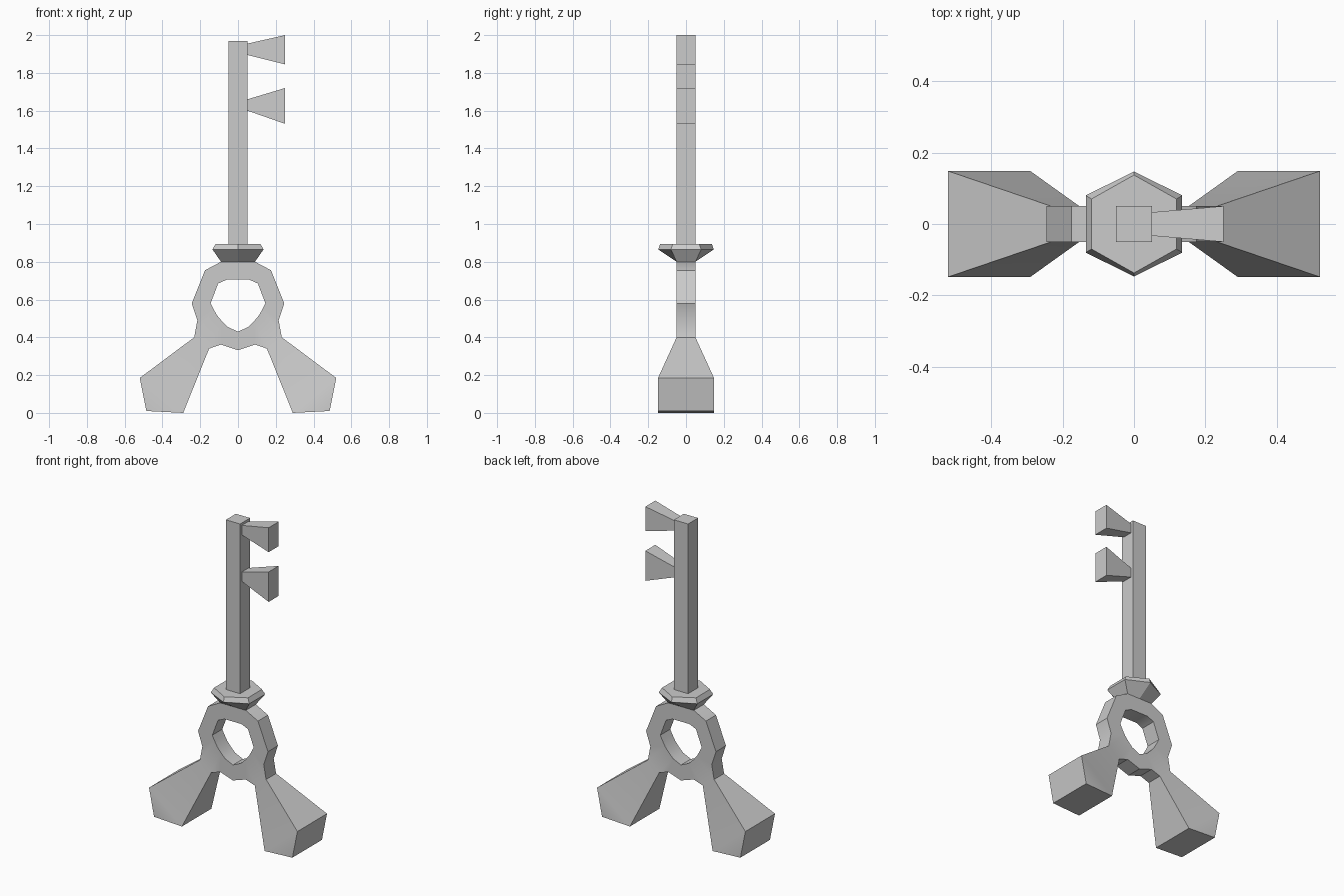
import bpy, bmesh, math

if "Cube" in bpy.data.objects:
    bpy.data.objects.remove(bpy.data.objects["Cube"])

T = 0.05  # half thickness of shaft and bow


def finish(name, bm, mirror=False, smooth=False):
    bmesh.ops.remove_doubles(bm, verts=bm.verts[:], dist=1e-4)
    bmesh.ops.recalc_face_normals(bm, faces=bm.faces[:])
    mesh = bpy.data.meshes.new(name)
    bm.to_mesh(mesh)
    bm.free()
    ob = bpy.data.objects.new(name, mesh)
    bpy.context.collection.objects.link(ob)
    bpy.ops.object.select_all(action='DESELECT')
    ob.select_set(True)
    bpy.context.view_layer.objects.active = ob
    if mirror:
        mod = ob.modifiers.new("mirror", 'MIRROR')
        mod.use_clip = True
        bpy.ops.object.modifier_apply(modifier="mirror")
        bm = bmesh.new()
        bm.from_mesh(mesh)
        bmesh.ops.recalc_face_normals(bm, faces=bm.faces[:])
        bm.to_mesh(mesh)
        bm.free()
    if smooth:
        bpy.ops.object.shade_smooth_by_angle(angle=math.radians(35))
    return ob


def loft(name, rings):
    """Capped skin through equal-length rings of points."""
    bm = bmesh.new()
    vs = [[bm.verts.new(p) for p in r] for r in rings]
    n = len(vs[0])
    for a, b in zip(vs, vs[1:]):
        for i in range(n):
            j = (i + 1) % n
            bm.faces.new((a[i], a[j], b[j], b[i]))
    bm.faces.new(vs[0])
    bm.faces.new(vs[-1])
    return finish(name, bm)


def square(z):
    return [(-T, -T, z), (T, -T, z), (T, T, z), (-T, T, z)]


def hexagon(x, y_side, y_tip, z):
    return [(0, -y_tip, z), (x, -y_side, z), (x, y_side, z),
            (0, y_tip, z), (-x, y_side, z), (-x, -y_side, z)]


def tooth_end(x, y, z0, z1):
    return [(x, -y, z0), (x, y, z0), (x, y, z1), (x, -y, z1)]


# Square shaft
loft("shaft", [square(0.87), square(1.97)])

# Flared teeth
for name, inner, outer in (("upper_tooth", (1.895, 1.955), (1.845, 2.0)),
                           ("lower_tooth", (1.60, 1.66), (1.53, 1.72))):
    loft(name, [tooth_end(0.05, 0.033, *inner), tooth_end(0.25, T, *outer)])

# Six-sided collar
loft("collar", [hexagon(0.09, T, T, 0.80),
                hexagon(0.135, 0.08, 0.147, 0.865),
                hexagon(0.119, 0.07, 0.137, 0.895)])

# Bow ring (half outline, mirrored) with splayed legs
outer = [(0, .80), (.09, .80), (.175, .755), (.245, .58), (.215, .49),
         (.232, .40), (.153, .34), (.09, .362), (0, .332)]
inner = [(0, .705), (.06, .705), (.105, .685), (.145, .58), (.13, .55),
         (.11, .515), (.085, .485), (.055, .455), (0, .43)]
LEG = 5  # outline segment the leg grows from

bm = bmesh.new()


def add(pts, y):
    return [bm.verts.new((x, y, z)) for x, z in pts]


of, ob_, inf, inb = add(outer, -T), add(outer, T), add(inner, -T), add(inner, T)
for i in range(len(outer) - 1):
    pairs = [(ob_, inb), (inb, inf), (inf, of)]
    if i != LEG:
        pairs.append((of, ob_))
    for a, b in pairs:
        bm.faces.new((a[i], a[i + 1], b[i + 1], b[i]))

foot = [(.52, .185), (.485, .01), (.29, 0)]
ff, fb = add(foot, -0.148), add(foot, 0.148)
for o, f in ((of, ff), (ob_, fb)):
    bm.faces.new((o[LEG], f[0], f[2], o[LEG + 1]))
    bm.faces.new(f)
front = [of[LEG], *ff, of[LEG + 1]]
back = [ob_[LEG], *fb, ob_[LEG + 1]]
for i in range(4):
    bm.faces.new((front[i], front[i + 1], back[i + 1], back[i]))
finish("bow_with_legs", bm, mirror=True, smooth=True)
